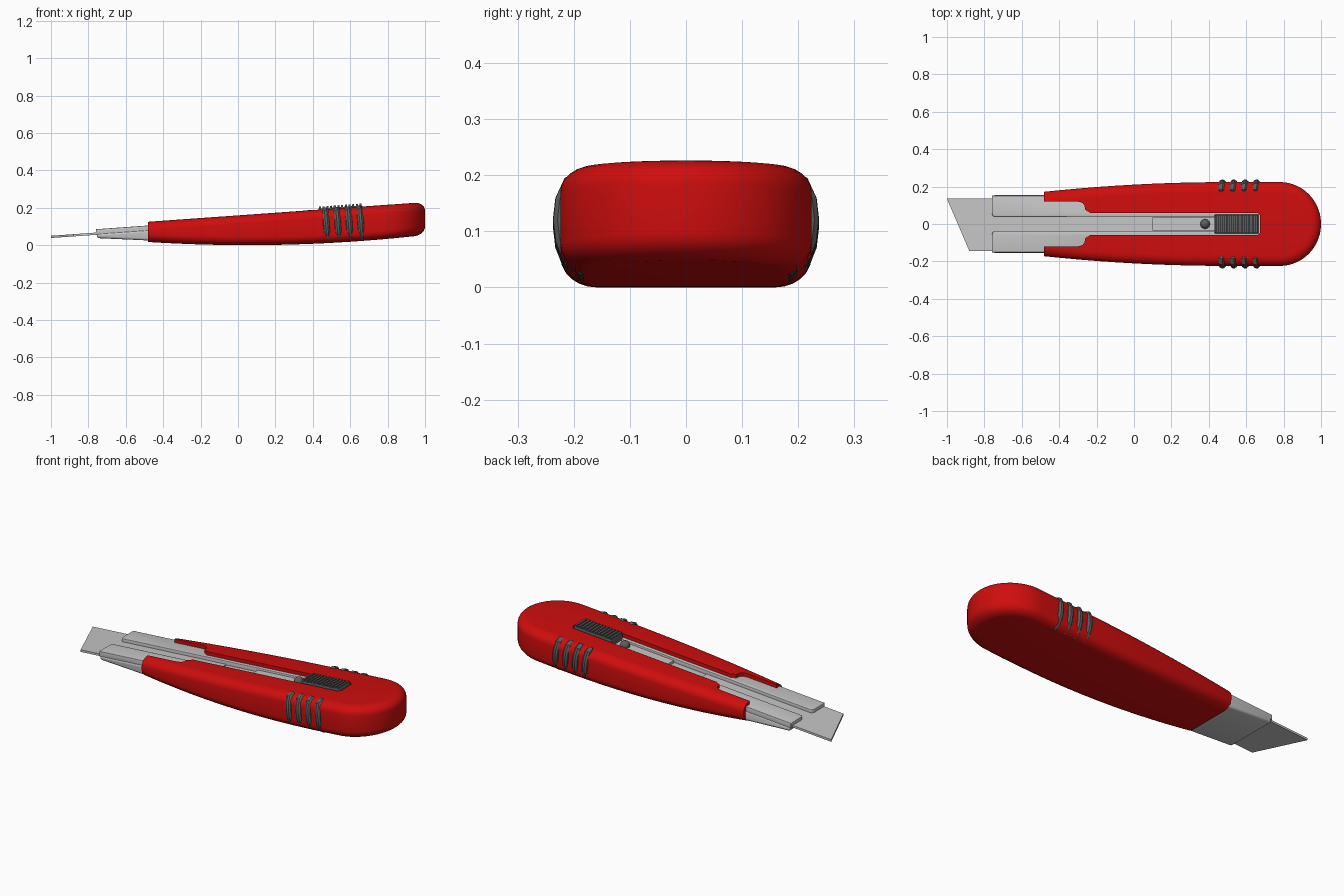
import bpy, bmesh
from math import sin, cos, pi, sqrt

if "Cube" in bpy.data.objects:
    bpy.data.objects.remove(bpy.data.objects["Cube"])


def material(name, rgb):
    m = bpy.data.materials.new(name)
    m.use_nodes = True
    m.diffuse_color = (*rgb, 1)
    m.node_tree.nodes["Principled BSDF"].inputs["Base Color"].default_value = (*rgb, 1)
    return m


RED = material("red plastic", (0.62, 0.004, 0.004))
STEEL = material("pale steel", (0.56, 0.56, 0.56))
GREY = material("dark grey rubber", (0.11, 0.11, 0.11))


# Height of the sloping top and curved underside of the handle
def top(x):
    return 0.125 + 0.071 * (x + 0.48)


def under(x):
    return 0.06 * (x - 0.05) ** 2


def level(offset):
    return lambda x: top(x) + offset


def activate(ob):
    bpy.ops.object.select_all(action='DESELECT')
    ob.select_set(True)
    bpy.context.view_layer.objects.active = ob


def smooth(ob):
    activate(ob)
    bpy.ops.object.shade_smooth_by_angle(angle=0.6)


def finish(name, bm, mat):
    bmesh.ops.recalc_face_normals(bm, faces=bm.faces[:])
    me = bpy.data.meshes.new(name)
    bm.to_mesh(me)
    bm.free()
    ob = bpy.data.objects.new(name, me)
    bpy.context.collection.objects.link(ob)
    me.materials.append(mat)
    return ob


def bevel(ob, width):
    mod = ob.modifiers.new("soft edges", 'BEVEL')
    mod.width, mod.segments = width, 3
    activate(ob)
    bpy.ops.object.modifier_apply(modifier=mod.name)
    smooth(ob)


# Prism over a plan outline, with sloping floor and ceiling
def plate(name, outline, low, high, mat, soft=0.0):
    bm = bmesh.new()
    lower = [bm.verts.new((x, y, low(x))) for x, y in outline]
    upper = [bm.verts.new((x, y, high(x))) for x, y in outline]
    bm.faces.new(lower[::-1])
    bm.faces.new(upper)
    n = len(outline)
    for i in range(n):
        j = (i + 1) % n
        bm.faces.new((lower[i], lower[j], upper[j], upper[i]))
    ob = finish(name, bm, mat)
    if soft:
        bevel(ob, soft)
    return ob


def box(x0, x1, w):
    return [(x0, -w), (x1, -w), (x1, w), (x0, w)]


def mirrored(half):
    return [(x, -y) for x, y in half] + [(x, y) for x, y in reversed(half)]


# Handle: rounded sections lofted along x and closed by a round tail
FRONT, TAIL, RADIUS = -0.48, 0.78, 0.22
HALF = 0.224
RIM_Y, RIM_Z, STEPS = 0.055, 0.045, 6


def plan(i, inset):
    if i <= 20:
        x = FRONT + (TAIL - FRONT) * i / 20
        return x, HALF - 0.054 * min(x - 0.5, 0) ** 2 - inset
    t = (i - 20) / 18 * pi / 2
    return TAIL + (RADIUS - inset) * sin(t), max((HALF - inset) * cos(t), 0)


def section(i):
    right = []
    for upper in (False, True):
        for k in range(STEPS + 1):
            a = pi / 2 * (STEPS - k if upper else k) / STEPS
            x, w = plan(i, RIM_Y * (1 - sin(a)))
            drop = RIM_Z * (1 - cos(a))
            right.append((x, w, top(x) - drop if upper else under(x) + drop))
    return right + [(x, -y, z) for x, y, z in reversed(right)]


bm = bmesh.new()
loops = [[bm.verts.new(p) for p in section(i)] for i in range(39)]
for a, b in zip(loops, loops[1:]):
    for k in range(len(a)):
        j = (k + 1) % len(a)
        bm.faces.new((a[k], a[j], b[j], b[k]))
bm.faces.new(loops[0])
bmesh.ops.remove_doubles(bm, verts=bm.verts[:], dist=0.0002)
handle = finish("handle", bm, RED)

# Stepped slot cut into the top of the handle
slot = [(-0.6, 0.12), (-0.3, 0.12), (-0.275, 0.113), (-0.265, 0.1),
        (-0.26, 0.075), (-0.235, 0.06), (0.66, 0.06), (0.675, 0.045)]
cutter = plate("slot_cutter", mirrored(slot), level(-0.06), level(0.1), RED)
cutter.hide_render = True
mod = handle.modifiers.new("slot", 'BOOLEAN')
mod.operation, mod.solver, mod.object = 'DIFFERENCE', 'EXACT', cutter
activate(handle)
bpy.ops.object.modifier_apply(modifier=mod.name)
bpy.data.objects.remove(cutter)
smooth(handle)

# Steel sheath: tray below the blade, folded flanges above it
plate("sheath_tray", box(-0.755, -0.2, 0.155),
      lambda x: 0.025 - 0.046 * (x + 0.48), level(-0.042), STEEL, 0.014)
plate("slot_floor", box(-0.22, 0.67, 0.058), level(-0.07), level(-0.042), STEEL)
flange = [(-0.75, 0.04), (0.668, 0.04), (0.668, 0.063), (-0.22, 0.063),
          (-0.22, 0.152), (-0.76, 0.152), (-0.76, 0.06), (-0.757, 0.048)]
for side, s in (("left", 1), ("right", -1)):
    plate(side + "_flange", [(x, s * y) for x, y in flange][::s],
          level(-0.05), level(-0.02), STEEL, 0.003)
plate("slot_end", box(0.66, 0.674, 0.05), level(-0.07), level(-0.02), STEEL)

# Slanted blade
plate("blade", [(-0.88, -0.145), (-0.1, -0.145), (-0.1, 0.135), (-1.0, 0.135)],
      level(-0.05), level(-0.038), STEEL)

# Slider: carrier, lock button, ribbed thumb pad
plate("slider_carrier", box(0.1, 0.44, 0.034), level(-0.045), level(-0.028), STEEL)
bm = bmesh.new()
bmesh.ops.create_uvsphere(bm, u_segments=20, v_segments=12, radius=0.026)
bmesh.ops.translate(bm, verts=bm.verts[:], vec=(0.38, 0, top(0.38) - 0.024))
smooth(finish("lock_button", bm, GREY))
plate("thumb_pad", box(0.43, 0.665, 0.05), level(-0.035), level(0.006), GREY, 0.004)
for i in range(12):
    x = 0.433 + i * 0.0197
    plate(f"thumb_rib_{i + 1}", box(x, x + 0.011, 0.048),
          level(0), level(0.016), GREY)

# Rubber grip ribs wrapped round both sides
wrap = [(0.17, 0.19, 0.3), (0.18, 0.189, 0.9), (0.203, 0.178, 1), (0.215, 0.15, 1),
        (0.219, 0.115, 1), (0.215, 0.08, 1), (0.203, 0.048, 1), (0.18, 0.031, 0.9),
        (0.17, 0.028, 0.3)]
for side, s in (("left", 1), ("right", -1)):
    for i in range(4):
        x0 = 0.473 + 0.061 * i
        curve = bpy.data.curves.new("grip", 'CURVE')
        curve.dimensions = '3D'
        curve.bevel_depth, curve.bevel_resolution = 0.019, 3
        curve.use_fill_caps = True
        spline = curve.splines.new('POLY')
        spline.points.add(len(wrap) - 1)
        for p, (y, z, r) in zip(spline.points, wrap):
            p.co = (x0 - 0.08 * (z - 0.11), s * y, z + 0.05 * (x0 - 0.56), 1)
            p.radius = r
        curve.materials.append(GREY)
        ob = bpy.data.objects.new(f"{side}_grip_rib_{i + 1}", curve)
        bpy.context.collection.objects.link(ob)
        activate(ob)
        bpy.ops.object.convert(target='MESH')
        smooth(bpy.context.view_layer.objects.active)
